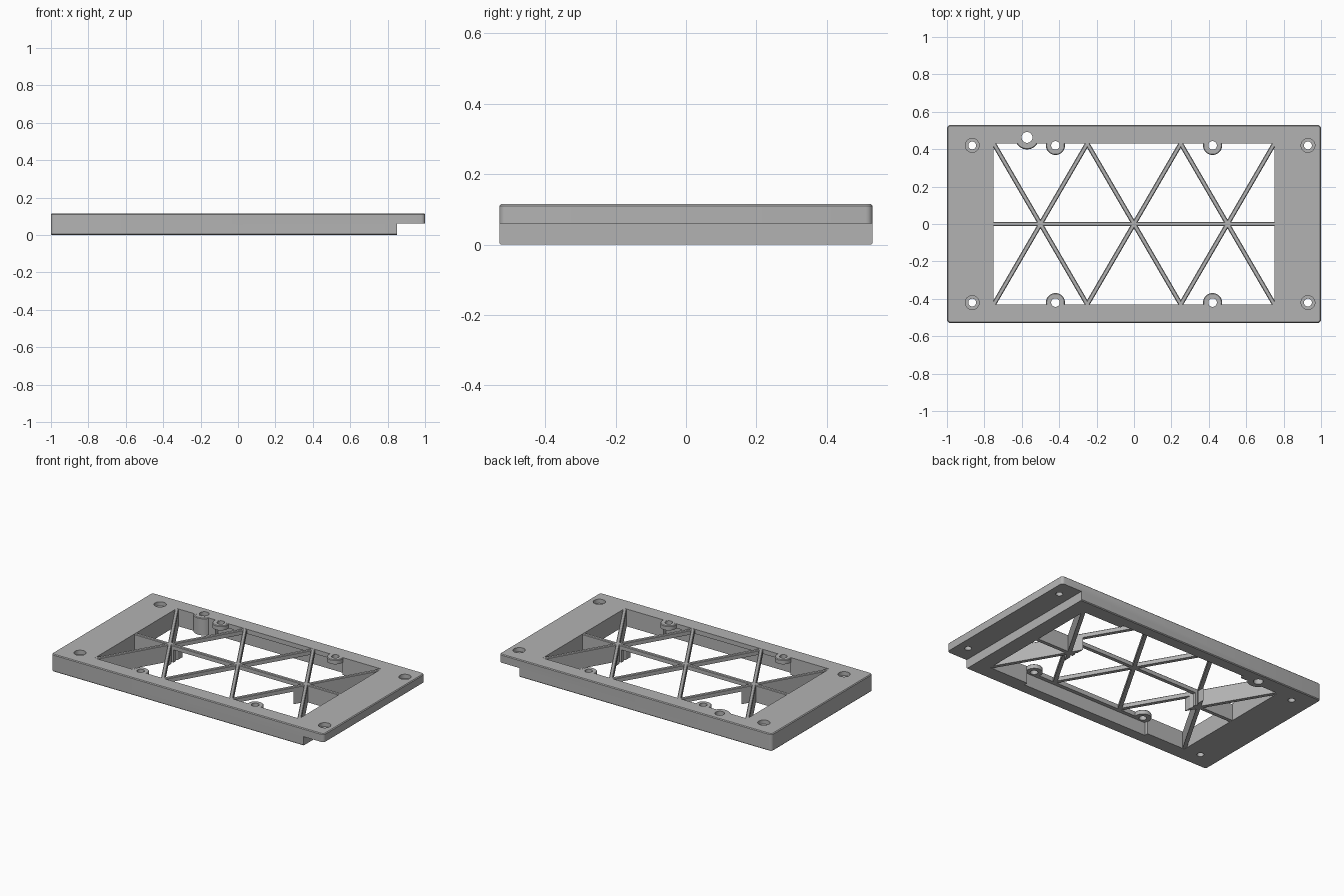
import bpy
import math
from mathutils import Vector

cube = bpy.data.objects.get("Cube")
if cube:
    bpy.data.objects.remove(cube, do_unlink=True)

HEIGHT = 0.115
SKIN = 0.085           # underside of the thin ribs and small bosses
OPEN_X, OPEN_Y = 0.75, 0.43

grey = bpy.data.materials.new("plain_grey")
grey.use_nodes = True
grey.diffuse_color = (0.45, 0.45, 0.45, 1)
grey.node_tree.nodes["Principled BSDF"].inputs["Base Color"].default_value = grey.diffuse_color


def box(name, low, high):
    bpy.ops.mesh.primitive_cube_add(size=1)
    ob = bpy.context.object
    ob.name = name
    low, high = Vector(low), Vector(high)
    size, middle = high - low, (high + low) / 2
    for v in ob.data.vertices:
        v.co = Vector(a * b for a, b in zip(v.co, size)) + middle
    ob.data.materials.append(grey)
    return ob


def cylinder(name, x, y, radius, low, high):
    bpy.ops.mesh.primitive_cylinder_add(vertices=40, radius=radius, depth=high - low)
    ob = bpy.context.object
    ob.name = name
    for v in ob.data.vertices:
        v.co += Vector((x, y, (low + high) / 2))
    ob.data.materials.append(grey)
    return ob


def apply_modifiers(ob):
    bpy.context.view_layer.objects.active = ob
    for mod in list(ob.modifiers):
        bpy.ops.object.modifier_apply(modifier=mod.name)


def cut(ob, cutters):
    for cutter in cutters:
        mod = ob.modifiers.new("cut", 'BOOLEAN')
        mod.operation = 'DIFFERENCE'
        mod.solver = 'EXACT'
        mod.object = cutter
    apply_modifiers(ob)


def chamfer(ob, width, test, segments=1):
    weights = ob.data.attributes.new("bevel_weight_edge", 'FLOAT', 'EDGE')
    for e in ob.data.edges:
        a, b = (ob.data.vertices[i].co for i in e.vertices)
        weights.data[e.index].value = 1.0 if test(a, b) else 0.0
    mod = ob.modifiers.new("chamfer", 'BEVEL')
    mod.limit_method = 'WEIGHT'
    mod.width = width
    mod.segments = segments
    apply_modifiers(ob)
    ob.data.attributes.remove(ob.data.attributes["bevel_weight_edge"])


def upright(a, b):
    return abs(a.z - b.z) > 0.05


def on_top(a, b):
    return min(a.z, b.z) > HEIGHT - 0.002


def rim(a, b):
    return on_top(a, b) or max(a.z, b.z) < 0.001


# Cutters
opening = box("opening_cutter", (-OPEN_X, -OPEN_Y, -1), (OPEN_X, OPEN_Y, 1))
pocket = box("pocket_cutter", (-0.465, -0.455, -1), (0.465, 0.455, SKIN))
step = box("step_cutter", (0.85, -1, -1), (2, 1, 0.06))
screw_holes = []
for x in (-0.865, 0.93):
    for y in (-0.42, 0.42):
        screw_holes += [cylinder("screw_cutter", x, y, 0.021, -1, 1),
                        cylinder("recess_cutter", x, y, 0.037, 0.088, 1)]
mounts = [(x, y) for x in (-0.42, 0.42) for y in (-0.42, 0.42)]
mount_holes = [cylinder("mount_cutter", x, y, 0.023, -1, 1) for x, y in mounts]
cable_hole = cylinder("cable_cutter", -0.572, 0.463, 0.029, -1, 1)
cutters = [opening, pocket, step, cable_hole] + screw_holes + mount_holes

# Outer frame with stepped end
frame = box("frame", (-1, -0.53, 0), (1, 0.53, HEIGHT))
chamfer(frame, 0.02, upright, 4)
chamfer(frame, 0.005, rim)
cut(frame, [opening, pocket, step, cable_hole] + screw_holes + mount_holes)
parts = [frame]

# Straight centre rib, deep only outside the pocket
rib = box("centre_rib", (-0.76, -0.012, 0.001), (0.76, 0.012, HEIGHT - 0.001))
chamfer(rib, 0.004, on_top)
cut(rib, [pocket])
parts.append(rib)

# Crossing diagonal ribs, trimmed to the opening
trim = box("trim_cutter", (-0.76, -0.435, -1), (0.76, 0.435, 1))
cutters.append(trim)
for centre in (-0.5, 0, 0.5):
    for side in (-1, 1):
        rib = box("diagonal_rib", (-0.54, -0.012, 0.001), (0.54, 0.012, HEIGHT - 0.001))
        chamfer(rib, 0.004, on_top)
        angle = side * math.atan2(OPEN_Y, 0.25)
        c, s = math.cos(angle), math.sin(angle)
        for v in rib.data.vertices:
            x, y, z = v.co
            v.co = (c * x - s * y + centre, s * x + c * y, z)
        mod = rib.modifiers.new("trim", 'BOOLEAN')
        mod.operation = 'INTERSECT'
        mod.solver = 'EXACT'
        mod.object = trim
        cut(rib, [pocket])
        parts.append(rib)

# Thin mounting bosses and the tall cable boss
for (x, y), hole in zip(mounts, mount_holes):
    boss = cylinder("mounting_boss", x, y, 0.051, SKIN, HEIGHT - 0.0005)
    chamfer(boss, 0.004, on_top)
    cut(boss, [hole])
    parts.append(boss)
boss = cylinder("cable_boss", -0.572, 0.463, 0.064, 0.0005, HEIGHT - 0.0005)
chamfer(boss, 0.004, on_top)
cut(boss, [cable_hole])
parts.append(boss)

for cutter in cutters:
    bpy.data.objects.remove(cutter, do_unlink=True)

bpy.ops.object.select_all(action='DESELECT')
for ob in parts:
    ob.select_set(True)
bpy.context.view_layer.objects.active = frame
bpy.ops.object.shade_smooth_by_angle(angle=math.radians(30))
